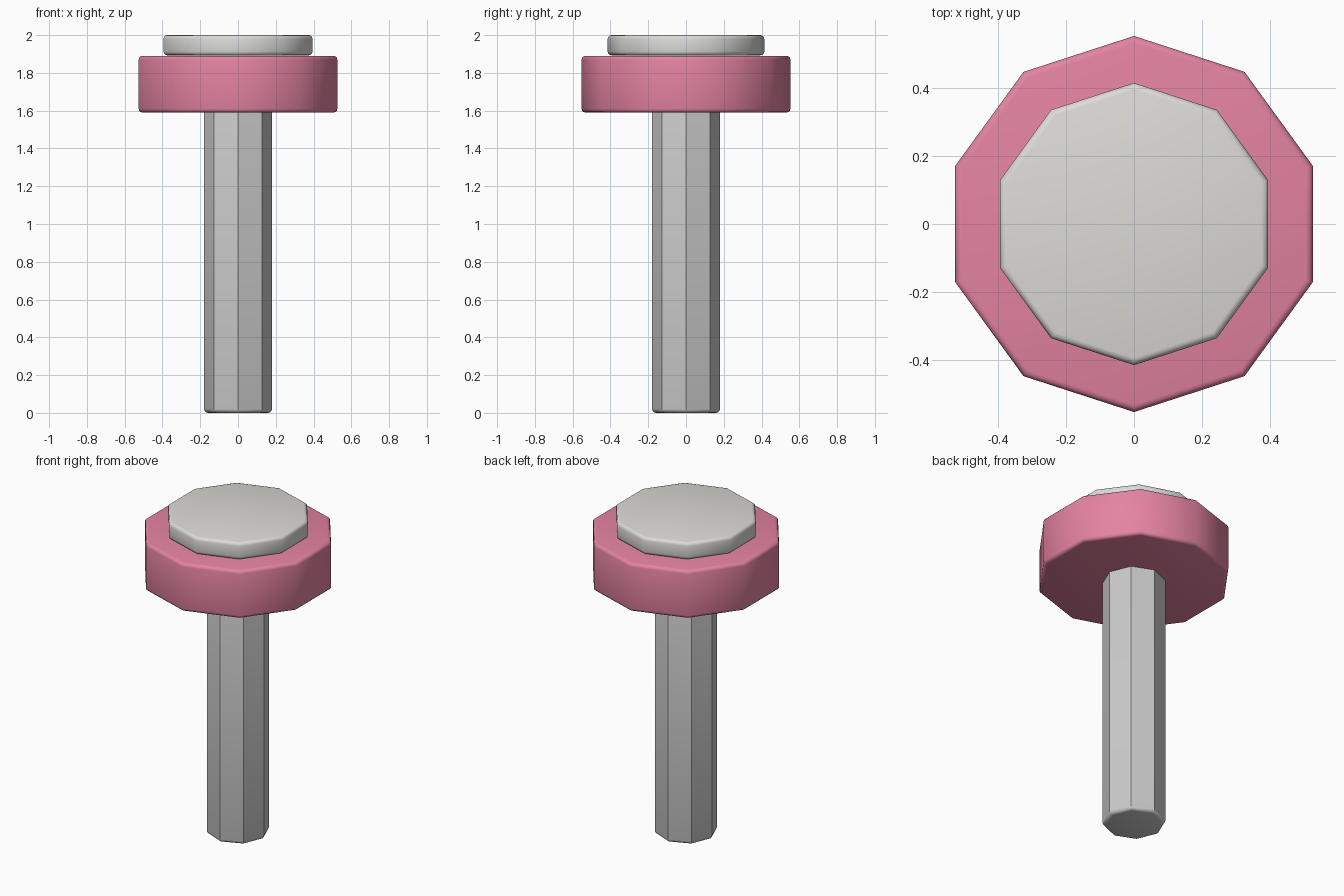
import bpy, bmesh, math

if "Cube" in bpy.data.objects:
    bpy.data.objects.remove(bpy.data.objects["Cube"])


def prism(name, sides, radius, z0, z1, bevel, color=None):
    # Upright prism with a corner on the y axis and rounded top and bottom rims
    bpy.ops.mesh.primitive_cylinder_add(vertices=sides, radius=radius, depth=z1 - z0,
                                        location=(0, 0, (z0 + z1) / 2))
    ob = bpy.context.object
    ob.name = name
    bm = bmesh.new()
    bm.from_mesh(ob.data)
    rims = [e for e in bm.edges if abs(e.verts[0].co.z - e.verts[1].co.z) < 1e-5]
    bmesh.ops.bevel(bm, geom=rims, offset=bevel, segments=3, profile=0.5, affect='EDGES')
    bm.to_mesh(ob.data)
    bm.free()
    bpy.ops.object.shade_smooth_by_angle(angle=math.radians(40))
    if color:
        mat = bpy.data.materials.new(name + "_color")
        mat.diffuse_color = color
        mat.use_nodes = True
        mat.node_tree.nodes["Principled BSDF"].inputs["Base Color"].default_value = mat.diffuse_color
        ob.data.materials.append(mat)
    return ob


# Octagonal handle shaft
prism("shaft", 8, 0.18, 0.0, 1.62, 0.02)
# Ten-sided pink head
prism("head", 10, 0.553, 1.59, 1.89, 0.02, (0.78, 0.23, 0.36, 1))
# Pale cap on top
prism("cap", 10, 0.415, 1.893, 2.0, 0.02, (0.72, 0.71, 0.68, 1))
